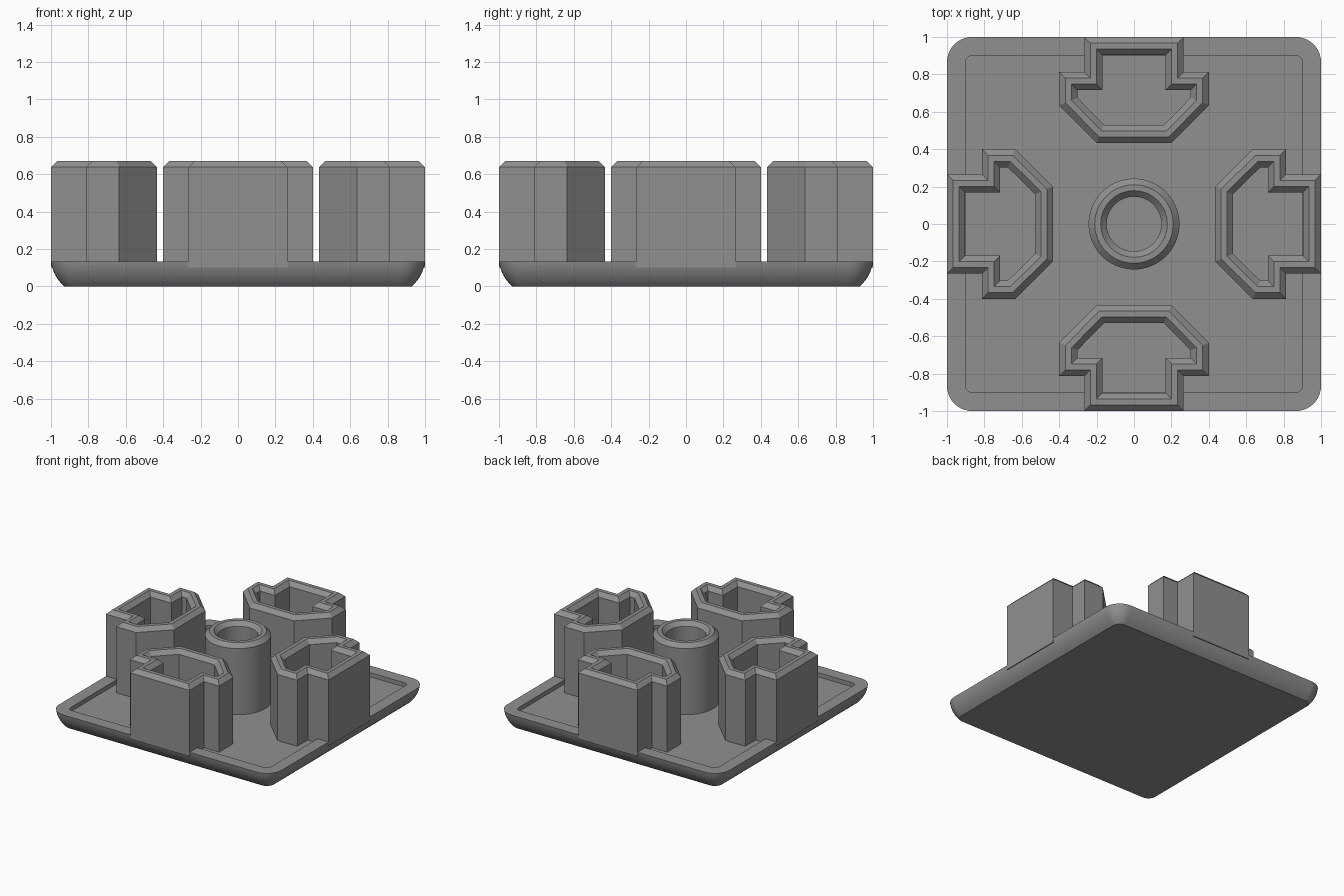
import bpy, bmesh, math
from mathutils import Vector

if "Cube" in bpy.data.objects:
    bpy.data.objects.remove(bpy.data.objects["Cube"])

grey = bpy.data.materials.new("grey")
grey.diffuse_color = (0.28, 0.28, 0.28, 1)
grey.use_nodes = True
grey.node_tree.nodes["Principled BSDF"].inputs["Base Color"].default_value = grey.diffuse_color


def skin(name, loops, closed=False, smooth=True):
    """Bridge matching rings of points; cap the ends, or join last to first."""
    bm = bmesh.new()
    rings = [[bm.verts.new(p) for p in ring] for ring in loops]
    n = len(rings[0])
    for a, b in zip(rings, rings[1:] + ([rings[0]] if closed else [])):
        for i in range(n):
            j = (i + 1) % n
            bm.faces.new((a[i], a[j], b[j], b[i]))
    if not closed:
        bm.faces.new(rings[0][::-1])
        bm.faces.new(rings[-1])
    bmesh.ops.recalc_face_normals(bm, faces=bm.faces)
    me = bpy.data.meshes.new(name)
    bm.to_mesh(me)
    bm.free()
    me.materials.append(grey)
    ob = bpy.data.objects.new(name, me)
    bpy.context.collection.objects.link(ob)
    if smooth:
        bpy.ops.object.select_all(action='DESELECT')
        bpy.context.view_layer.objects.active = ob
        ob.select_set(True)
        bpy.ops.object.shade_smooth_by_angle(angle=math.radians(30))
    return ob


def rounded_square(inset, z, half=1.0, radius=0.135, steps=10):
    r, c = radius - inset, half - radius
    pts = []
    for q in range(4):
        cx, cy = [(c, c), (-c, c), (-c, -c), (c, -c)][q]
        for i in range(steps + 1):
            a = math.pi / 2 * (q + i / steps)
            pts.append((cx + r * math.cos(a), cy + r * math.sin(a), z))
    return pts


def inset_outline(pts, d, z):
    """Mitred inset of a counter-clockwise outline."""
    out = []
    for i, p in enumerate(pts):
        p = Vector(p)
        e1 = (p - Vector(pts[i - 1])).normalized()
        e2 = (Vector(pts[(i + 1) % len(pts)]) - p).normalized()
        n1, n2 = Vector((-e1.y, e1.x)), Vector((-e2.y, e2.x))
        q = p + (n1 + n2) * (d / (1 + n1.dot(n2)))
        out.append((q.x, q.y, z))
    return out


FLOOR, RIM, SHOULDER, TOP = 0.10, 0.134, 0.637, 0.67

# Tray: rounded underside, thin raised rim, sunken floor
arc_r, steps = 0.19, 8
base = []
for i in range(steps + 1):
    z = RIM * i / steps
    base.append(rounded_square(arc_r - math.sqrt(arc_r**2 - (RIM - z)**2) + 0.015 * (1 - i / steps), z))
base += [rounded_square(0.1, RIM), rounded_square(0.1, FLOOR)]
skin("tray", base)

# Wall section shared by the sockets and the post: (inset, height)
section = [(0, FLOOR), (0, SHOULDER), (0.033, TOP), (0.065, TOP), (0.097, SHOULDER), (0.097, FLOOR)]

# Four hollow sockets, one per side
half = [(0.265, -1.0), (0.265, -0.813), (0.4, -0.813), (0.4, -0.635), (0.2, -0.433)]
outline = half + [(-x, y) for x, y in reversed(half)]
for k, side in enumerate(("front", "right", "back", "left")):
    ob = skin(side + "_socket", [inset_outline(outline, d, z) for d, z in section], True, False)
    ob.rotation_euler.z = k * math.pi / 2

# Hollow round post in the middle
N = 64
skin("centre_post", [[((0.243 - d) * math.cos(2 * math.pi * i / N),
                       (0.243 - d) * math.sin(2 * math.pi * i / N), z) for i in range(N)]
                     for d, z in section], True)
